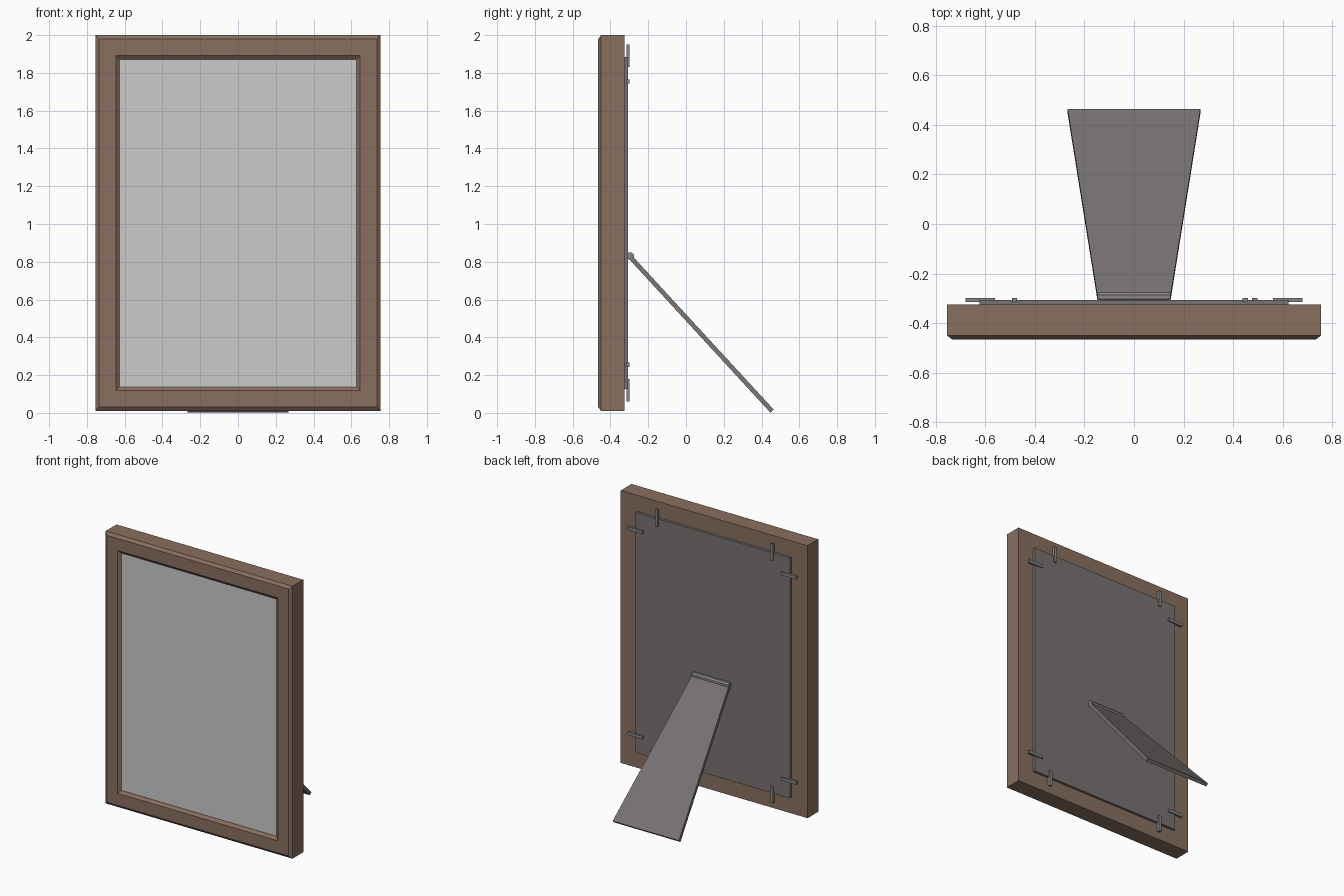
import bpy, bmesh, math
from mathutils import Vector

if "Cube" in bpy.data.objects:
    bpy.data.objects.remove(bpy.data.objects["Cube"])

ZC = 1.005  # centre height of the frame


def material(name, rgb):
    m = bpy.data.materials.new(name)
    m.diffuse_color = (*rgb, 1)
    m.use_nodes = True
    m.node_tree.nodes["Principled BSDF"].inputs["Base Color"].default_value = m.diffuse_color
    return m


wood = material("brown_wood", (0.25, 0.16, 0.115))
card = material("dark_card", (0.19, 0.17, 0.165))
metal = material("dull_metal", (0.24, 0.24, 0.23))


def finish(name, bm, mat=None):
    bmesh.ops.recalc_face_normals(bm, faces=bm.faces)
    me = bpy.data.meshes.new(name)
    bm.to_mesh(me)
    bm.free()
    ob = bpy.data.objects.new(name, me)
    bpy.context.collection.objects.link(ob)
    if mat:
        me.materials.append(mat)
    return ob


def box(name, lo, hi, mat=None):
    bm = bmesh.new()
    bmesh.ops.create_cube(bm, size=1)
    for v in bm.verts:
        v.co = Vector([(a + b) / 2 + c * (b - a) for a, b, c in zip(lo, hi, v.co)])
    return finish(name, bm, mat)


# Mitred frame: a moulding profile (inset, y) swept round the rectangle
profile = [(0, -0.325), (0, -0.449), (0.02, -0.465), (0.108, -0.465),
           (0.128, -0.449), (0.128, -0.325)]
bm = bmesh.new()
rings = []
for sx, sz in ((-1, -1), (1, -1), (1, 1), (-1, 1)):
    rings.append([bm.verts.new((sx * (0.755 - d), y, ZC + sz * (0.995 - d)))
                  for d, y in profile])
n = len(profile)
for i in range(4):
    a, b = rings[i], rings[(i + 1) % 4]
    for j in range(n):
        k = (j + 1) % n
        bm.faces.new((a[j], a[k], b[k], b[j]))
finish("frame", bm, wood)

# Glass pane and backing board
box("glass_pane", (-0.627, -0.447, ZC - 0.867), (0.627, -0.435, ZC + 0.867))
box("backing_board", (-0.624, -0.335, ZC - 0.878), (0.624, -0.307, ZC + 0.878), card)

# Retaining clips: horizontal on the sides, upright at top and bottom
Y0, Y1, W = -0.315, -0.298, 0.011
for sx, side in ((-1, "left"), (1, "right")):
    for sz, level in ((-1, "lower"), (1, "upper")):
        z = ZC + sz * 0.75
        x0, x1 = sorted((sx * 0.56, sx * 0.68))
        box(f"side_clip_{side}_{level}", (x0, Y0, z - W), (x1, Y1, z + W), metal)
        x = -0.482 if sx < 0 else (0.488 if sz < 0 else 0.448)
        z0, z1 = sorted((ZC + sz * 0.825, ZC + sz * 0.945))
        box(f"end_clip_{side}_{level}", (x - W, Y0, z0), (x + W, Y1, z1), metal)

# Hinge barrel
bm = bmesh.new()
bmesh.ops.create_cone(bm, cap_ends=True, segments=8, radius1=0.02, radius2=0.02, depth=0.296)
for v in bm.verts:
    x, y, z = v.co
    c, s = math.cos(math.pi / 8), math.sin(math.pi / 8)
    v.co = (z, -0.295 + x * c - y * s, 0.83 + x * s + y * c)
finish("hinge", bm, metal)

# Flared easel leg
top, foot = Vector((0, -0.295, 0.825)), Vector((0, 0.456, 0.009))
d = (foot - top).normalized()
normal = Vector((0, -d.z, d.y)) * 0.012
bm = bmesh.new()
quads = []
for s in (-1, 1):
    quads.append([bm.verts.new(p + normal * s + Vector((x, 0, 0)))
                  for p, x in ((top, -0.148), (top, 0.148), (foot, 0.268), (foot, -0.268))])
    bm.faces.new(quads[-1])
for i in range(4):
    j = (i + 1) % 4
    bm.faces.new((quads[0][i], quads[0][j], quads[1][j], quads[1][i]))
finish("easel_leg", bm, card)
